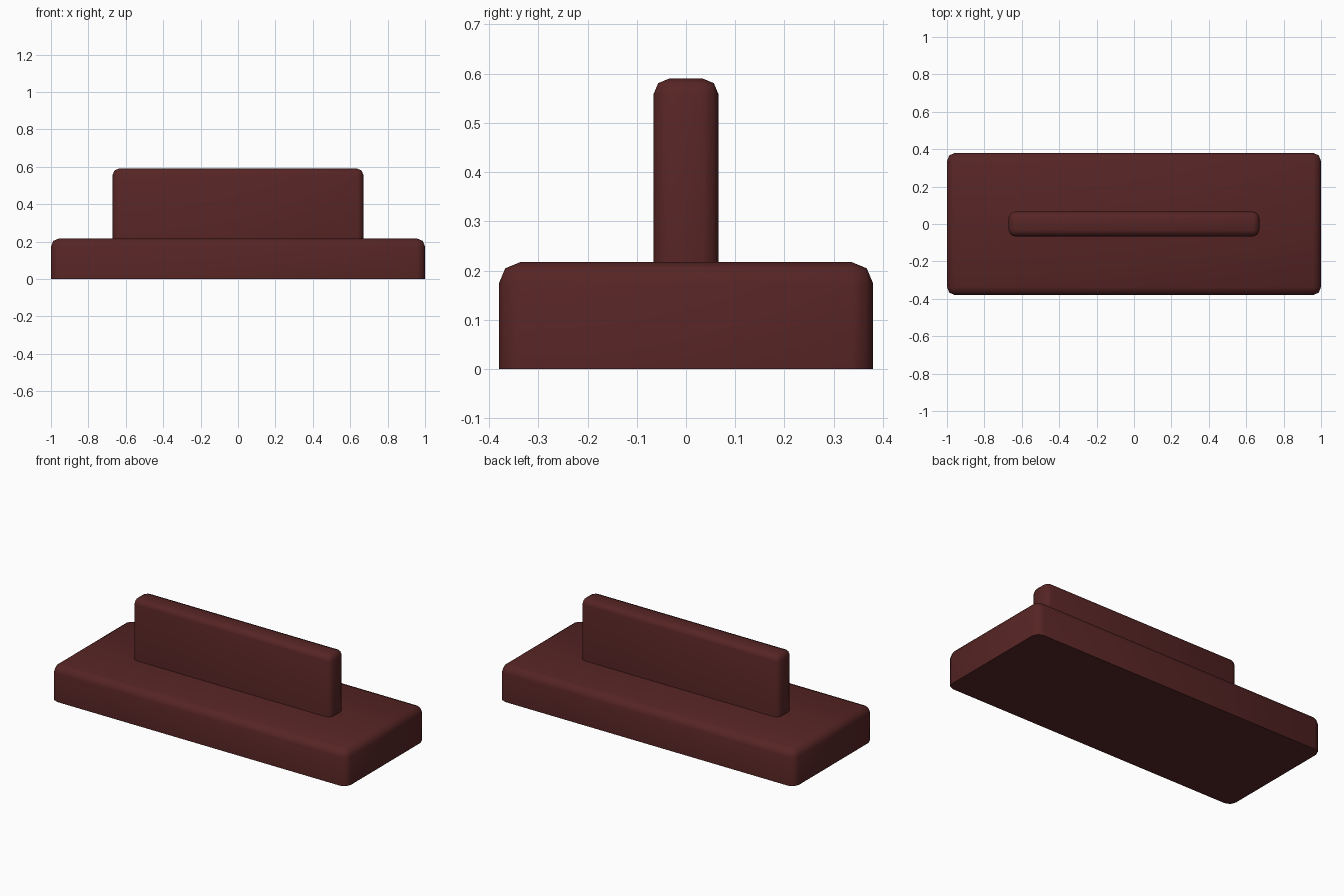
import bpy, bmesh, math

if "Cube" in bpy.data.objects:
    bpy.data.objects.remove(bpy.data.objects["Cube"])

red = bpy.data.materials.new("dark_red")
red.diffuse_color = (0.095, 0.018, 0.018, 1)
red.use_nodes = True
red.node_tree.nodes["Principled BSDF"].inputs["Base Color"].default_value = red.diffuse_color


def rounded_block(name, hx, hy, z0, z1, bevel):
    """Box with softened top and upright edges and a crisp bottom rim."""
    bm = bmesh.new()
    bmesh.ops.create_cube(bm, size=2)
    for v in bm.verts:
        v.co = (v.co.x * hx, v.co.y * hy, z1 if v.co.z > 0 else z0)
    edges = [e for e in bm.edges if max(v.co.z for v in e.verts) > z0 + 1e-4]
    bmesh.ops.bevel(bm, geom=edges, offset=bevel, segments=2, profile=0.5,
                    affect='EDGES')
    mesh = bpy.data.meshes.new(name)
    bm.to_mesh(mesh)
    bm.free()
    mesh.materials.append(red)
    ob = bpy.data.objects.new(name, mesh)
    bpy.context.collection.objects.link(ob)
    bpy.ops.object.select_all(action='DESELECT')
    ob.select_set(True)
    bpy.context.view_layer.objects.active = ob
    bpy.ops.object.shade_smooth_by_angle(angle=math.radians(50))
    return ob


# Flat base slab
rounded_block("base", 1.0, 0.38, 0.0, 0.217, 0.043)
# Upright fin standing on the base, slightly sunk into it
rounded_block("upright_fin", 0.67, 0.066, 0.2, 0.59, 0.032)
